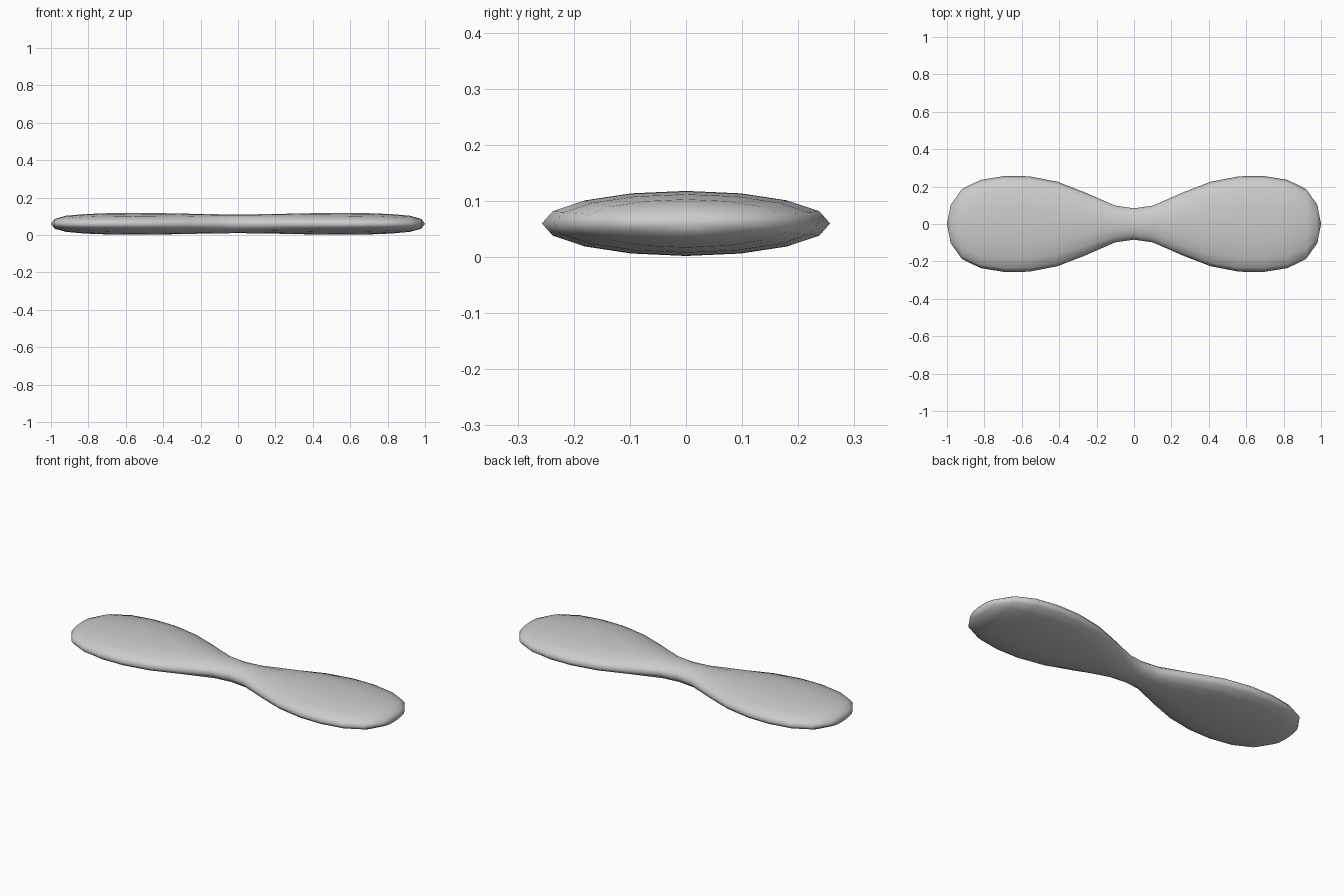
import bpy, bmesh, math

if "Cube" in bpy.data.objects:
    bpy.data.objects.remove(bpy.data.objects["Cube"])

# Half profile: (x, half width, half thickness), waist to tip
half = [(0.0, 0.084, 0.050), (0.10, 0.098, 0.051), (0.27, 0.172, 0.054),
        (0.41, 0.226, 0.057), (0.56, 0.255, 0.058), (0.69, 0.257, 0.057),
        (0.82, 0.236, 0.052), (0.92, 0.187, 0.043), (0.98, 0.102, 0.026)]
stations = [(-x, w, t) for x, w, t in reversed(half[1:])] + half
SIDES, ZC = 16, 0.06

bm = bmesh.new()
# Elliptical rings along x
rings = []
for x, w, t in stations:
    rings.append([bm.verts.new((x, w * math.cos(2 * math.pi * i / SIDES),
                                ZC + t * math.sin(2 * math.pi * i / SIDES)))
                  for i in range(SIDES)])
for a, b in zip(rings, rings[1:]):
    for i in range(SIDES):
        j = (i + 1) % SIDES
        bm.faces.new((a[i], a[j], b[j], b[i]))
# Rounded tips
for ring, x in ((rings[0], -1.0), (rings[-1], 1.0)):
    tip = bm.verts.new((x, 0, ZC))
    for i in range(SIDES):
        bm.faces.new((ring[i], ring[(i + 1) % SIDES], tip))
bmesh.ops.recalc_face_normals(bm, faces=bm.faces)
for f in bm.faces:
    f.smooth = True

mesh = bpy.data.meshes.new("double_paddle_blade")
bm.to_mesh(mesh)
bm.free()
bpy.context.collection.objects.link(bpy.data.objects.new("double_paddle_blade", mesh))
